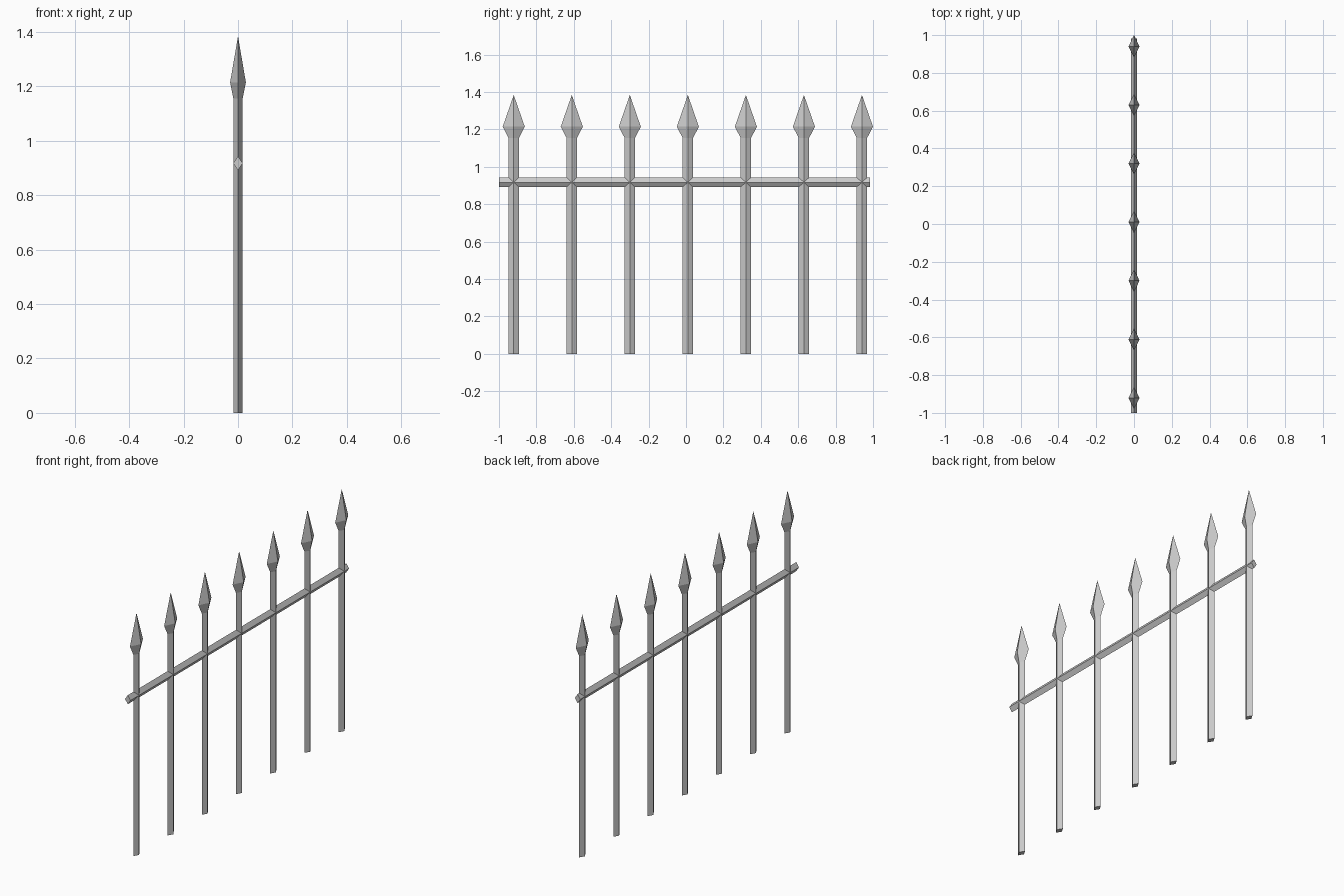
import bpy

if "Cube" in bpy.data.objects:
    bpy.data.objects.remove(bpy.data.objects["Cube"])


def diamond_loft(name, sections, along_y=False):
    """Skin diamond sections (position, half_x, half_other); zero size = point."""
    verts, faces, rings = [], [], []
    for p, hx, ho in sections:
        pts = [(0, 0)] if hx == 0 else [(hx, 0), (0, ho), (-hx, 0), (0, -ho)]
        rings.append(list(range(len(verts), len(verts) + len(pts))))
        for x, o in pts:
            verts.append((x, p, o) if along_y else (x, o, p))
    for a, b in zip(rings, rings[1:]):
        for i in range(4):
            j = (i + 1) % 4
            faces.append((a[i], a[j], b[0]) if len(b) == 1
                         else (a[i], a[j], b[j], b[i]))
    faces.append(rings[0][::-1])
    if len(rings[-1]) == 4:
        faces.append(rings[-1])
    if along_y:  # swapped axes mirror the winding
        faces = [f[::-1] for f in faces]
    mesh = bpy.data.meshes.new(name)
    mesh.from_pydata(verts, [], faces)
    mesh.update()
    obj = bpy.data.objects.new(name, mesh)
    bpy.context.collection.objects.link(obj)
    return obj


# Pickets: diamond shaft flaring into a spear point
picket = diamond_loft("picket_1", [
    (0.0, 0.017, 0.028),
    (1.155, 0.017, 0.028),
    (1.214, 0.029, 0.059),
    (1.384, 0, 0),
])
picket.location.y = -0.921
for i in range(1, 7):
    copy = bpy.data.objects.new(f"picket_{i + 1}", picket.data)
    copy.location.y = -0.921 + 0.3103 * i
    bpy.context.collection.objects.link(copy)

# Horizontal rail through all pickets
rail = diamond_loft("rail", [(-1.0, 0.017, 0.026), (0.983, 0.017, 0.026)], True)
rail.location.z = 0.917
